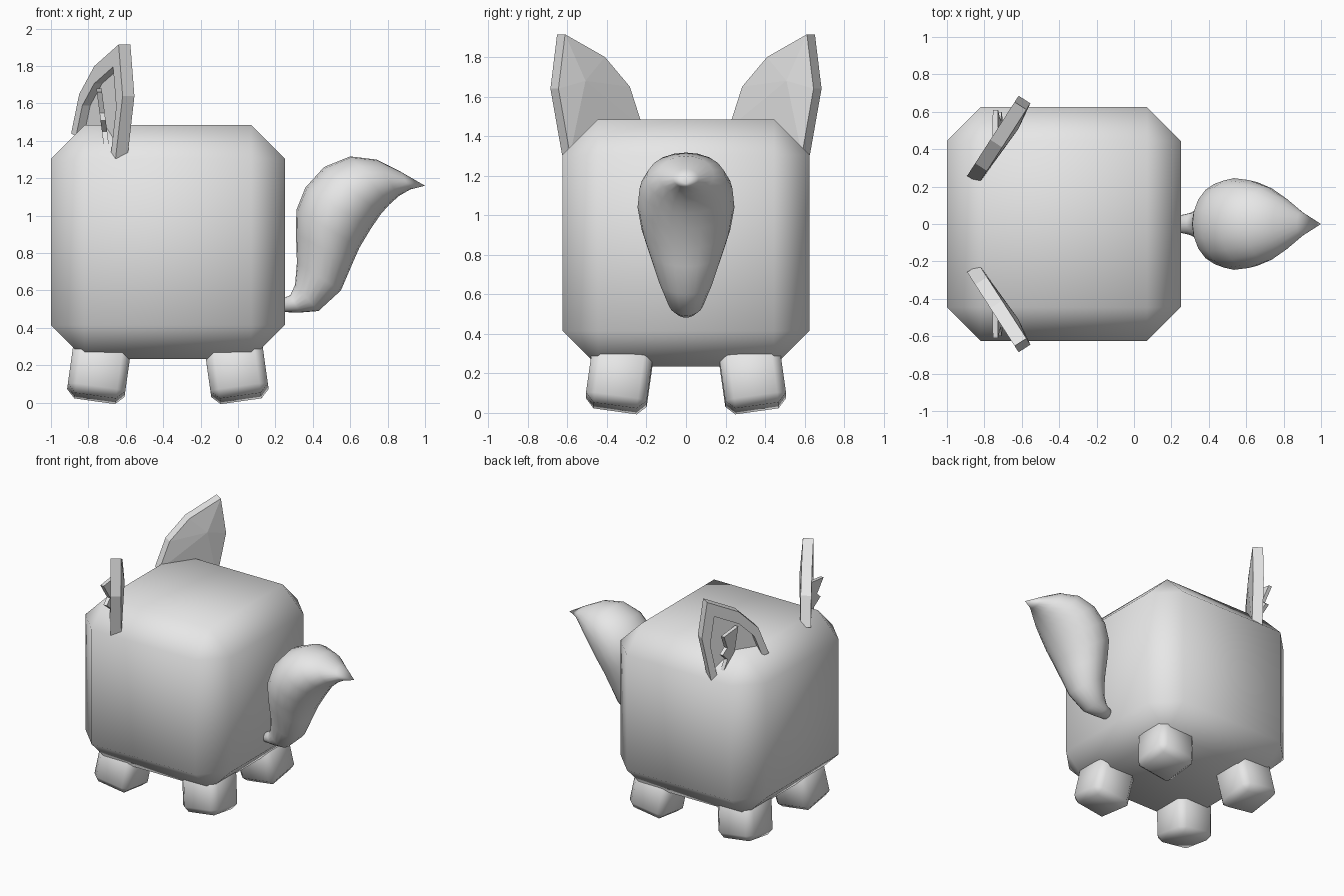
import bpy
import bmesh
from math import sin, cos, pi, radians
from mathutils import Vector, Matrix

cube = bpy.data.objects.get("Cube")
if cube:
    bpy.data.objects.remove(cube, do_unlink=True)

grey = bpy.data.materials.new("plain_grey")
grey.use_nodes = True
grey.diffuse_color = (0.8, 0.8, 0.8, 1)
grey.node_tree.nodes["Principled BSDF"].inputs["Base Color"].default_value = (0.8, 0.8, 0.8, 1)


def finish(name, bm, smooth):
    """Turn a bmesh into a named, coloured object."""
    bmesh.ops.recalc_face_normals(bm, faces=bm.faces)
    for face in bm.faces:
        face.smooth = smooth
    mesh = bpy.data.meshes.new(name)
    bm.to_mesh(mesh)
    bm.free()
    mesh.materials.append(grey)
    obj = bpy.data.objects.new(name, mesh)
    bpy.context.collection.objects.link(obj)
    return obj


def chamfered_box(name, size, centre, chamfer, rotation=Matrix()):
    bm = bmesh.new()
    bmesh.ops.create_cube(bm, size=size)
    bmesh.ops.bevel(bm, geom=bm.edges[:], offset=chamfer, segments=1, affect='EDGES')
    bm.transform(Matrix.Translation(centre) @ rotation)
    return finish(name, bm, True)


# Body: a big chamfered block
BODY_X = -0.375
chamfered_box("body", 1.25, (BODY_X, 0, 0.86), 0.18)

# Feet: small chamfered blocks splayed outwards
for sx, end in ((-1, "head_end"), (1, "tail_end")):
    for sy, side in ((-1, "near"), (1, "far")):
        tilt = Matrix.Rotation(radians(-8 * sx), 4, 'Y') @ Matrix.Rotation(radians(8 * sy), 4, 'X')
        chamfered_box(f"foot_{end}_{side}", 0.31, (BODY_X + 0.368 * sx, 0.337 * sy, 0.175), 0.045, tilt)

# Tail: ellipse rings between an upper and a lower outline
RINGS = [  # upper x, z, lower x, z, half width
    (0.22, 0.55, 0.22, 0.485, 0.04),
    (0.28, 0.575, 0.33, 0.482, 0.06),
    (0.305, 0.63, 0.43, 0.49, 0.09),
    (0.315, 0.75, 0.55, 0.60, 0.14),
    (0.31, 0.90, 0.61, 0.74, 0.19),
    (0.312, 1.03, 0.65, 0.83, 0.225),
    (0.36, 1.15, 0.71, 0.93, 0.245),
    (0.46, 1.26, 0.765, 1.01, 0.235),
    (0.60, 1.317, 0.81, 1.06, 0.20),
    (0.74, 1.30, 0.86, 1.105, 0.14),
    (0.87, 1.235, 0.92, 1.14, 0.065),
]
SIDES = 20
bm = bmesh.new()
rings = []
for ux, uz, lx, lz, width in RINGS:
    upper, lower = Vector((ux, 0, uz)), Vector((lx, 0, lz))
    mid, half = (upper + lower) / 2, (upper - lower) / 2
    angles = [2 * pi * i / SIDES for i in range(SIDES)]
    rings.append([bm.verts.new(mid + half * cos(a) + Vector((0, width * sin(a), 0))) for a in angles])
tip = bm.verts.new((1.0, 0, 1.16))
for i in range(SIDES):
    j = (i + 1) % SIDES
    for a, b in zip(rings, rings[1:]):
        bm.faces.new((a[i], a[j], b[j], b[i]))
    bm.faces.new((rings[-1][i], rings[-1][j], tip))
bm.faces.new(rings[0])
finish("tail", bm, True)

# Ears: faceted leaf with a hollow front, open at the bottom
OUTLINE = [(0.02, 1.44), (0.10, 1.65), (0.25, 1.80), (0.49, 1.915), (0.53, 1.64), (0.46, 1.305)]
BASE = Vector((0.24, 1.372))
THICK = 0.075


def ear_point(u, z, depth, side):
    """Map a point on the ear plane into the model."""
    return (-0.84 + 0.54 * u - 0.84 * depth, side * (0.2 + 0.84 * u + 0.54 * depth), z)


def make_ear(name, side):
    bm = bmesh.new()
    inner = [BASE + (Vector(p) - BASE) * 0.78 for p in OUTLINE]

    def loop(points, depth):
        return [bm.verts.new(ear_point(p[0], p[1], depth, side)) for p in points]

    back, front = loop(OUTLINE, 0), loop(OUTLINE, THICK)
    lip, floor = loop(inner, THICK), loop(inner, 0.025)
    ridge = bm.verts.new(ear_point(0.38, 1.68, -0.02, side))
    for i in range(len(OUTLINE) - 1):
        for a, b in ((back, front), (front, lip), (lip, floor)):
            bm.faces.new((a[i], a[i + 1], b[i + 1], b[i]))
        bm.faces.new((back[i], back[i + 1], ridge))
    bm.faces.new((back[-1], back[0], ridge))
    bm.faces.new(floor)
    bm.faces.new((back[0], back[-1], front[-1], lip[-1], floor[-1], floor[0], lip[0], front[0]))
    return finish(name, bm, False)


def make_tuft(name, side):
    """Thin jagged plate of fur inside the ear."""
    fringe = [(0.44, 1.68), (0.61, 1.66), (0.55, 1.55), (0.60, 1.51),
              (0.53, 1.45), (0.56, 1.37), (0.45, 1.43)]
    bm = bmesh.new()
    layers = []
    for offset in (-0.014, 0.014):
        layers.append([bm.verts.new((-0.72 + offset - 0.13 * (z - 1.5), side * y, z)) for y, z in fringe])
    a, b = layers
    for i in range(len(fringe)):
        j = (i + 1) % len(fringe)
        bm.faces.new((a[i], a[j], b[j], b[i]))
    bm.faces.new(a)
    bm.faces.new(b)
    return finish(name, bm, False)


for side, label in ((-1, "near"), (1, "far")):
    make_ear(f"ear_{label}", side)
    make_tuft(f"ear_tuft_{label}", side)
